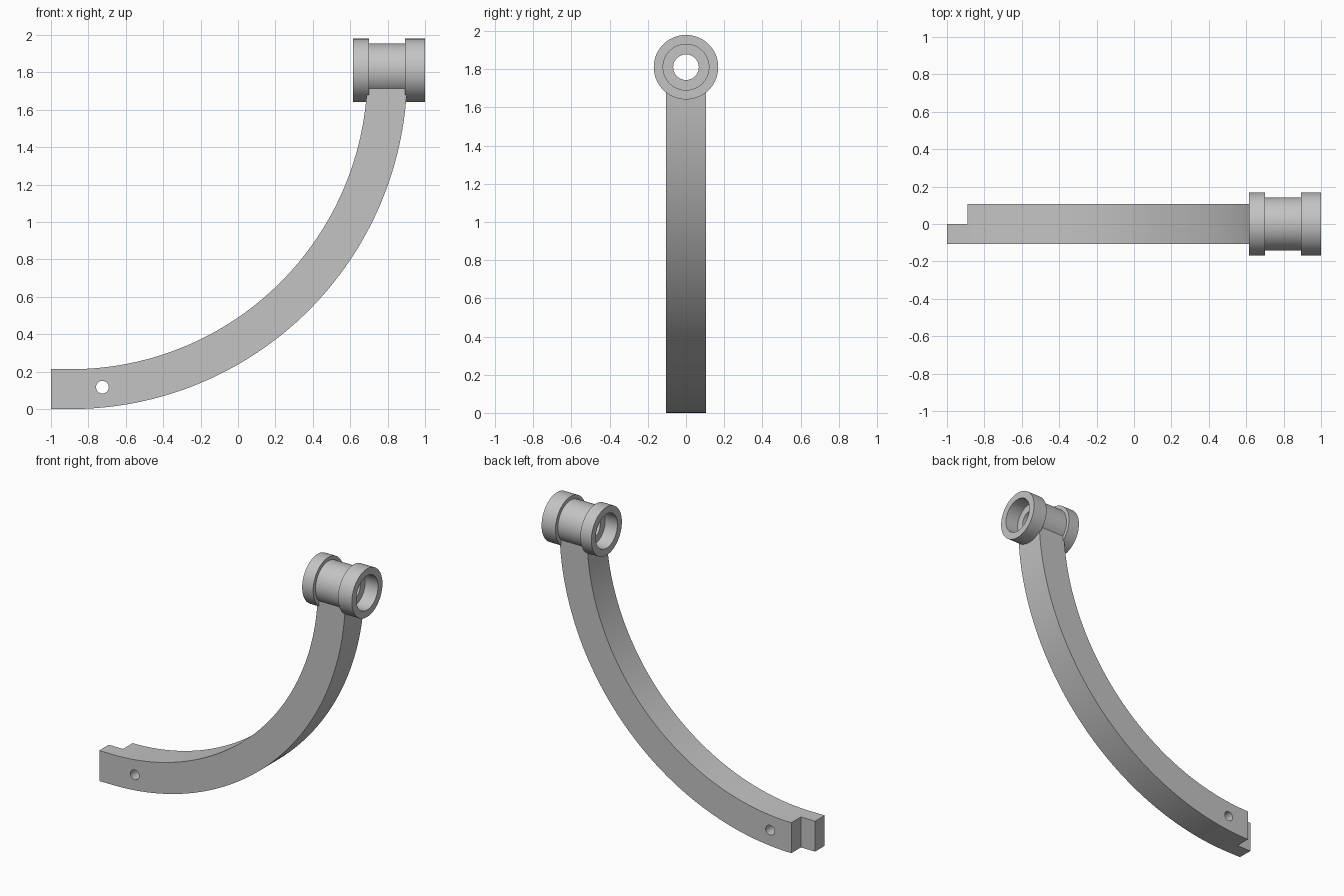
import bpy, bmesh, math
from mathutils import Matrix, Vector

cube = bpy.data.objects.get("Cube")
if cube:
    bpy.data.objects.remove(cube, do_unlink=True)

grey = bpy.data.materials.new("light_grey")
grey.use_nodes = True
tone = (0.55, 0.55, 0.55, 1)
grey.diffuse_color = tone
grey.node_tree.nodes["Principled BSDF"].inputs["Base Color"].default_value = tone


def make_object(name, bm):
    bmesh.ops.recalc_face_normals(bm, faces=bm.faces[:])
    mesh = bpy.data.meshes.new(name)
    bm.to_mesh(mesh)
    bm.free()
    mesh.materials.append(grey)
    obj = bpy.data.objects.new(name, mesh)
    bpy.context.collection.objects.link(obj)
    return obj


def cylinder(name, radius, length, centre, axis, sides=64):
    bm = bmesh.new()
    turn = Matrix.Rotation(math.pi / 2, 4, "Y" if axis == "X" else "X")
    bmesh.ops.create_cone(bm, cap_ends=True, segments=sides, radius1=radius,
                          radius2=radius, depth=length,
                          matrix=Matrix.Translation(centre) @ turn)
    return make_object(name, bm)


def box(name, size, centre):
    bm = bmesh.new()
    bmesh.ops.create_cube(bm, size=1, matrix=Matrix.Translation(centre)
                          @ Matrix.Diagonal((*size, 1)))
    return make_object(name, bm)


def cut(target, cutter):
    cutter.hide_render = True
    mod = target.modifiers.new("cut", "BOOLEAN")
    mod.operation = "DIFFERENCE"
    mod.solver = "EXACT"
    mod.object = cutter
    bpy.context.view_layer.objects.active = target
    bpy.ops.object.modifier_apply(modifier=mod.name)
    bpy.data.objects.remove(cutter, do_unlink=True)


def smooth(obj):
    bpy.ops.object.select_all(action="DESELECT")
    obj.select_set(True)
    bpy.context.view_layer.objects.active = obj
    bpy.ops.object.shade_smooth_by_angle(angle=math.radians(30))


# Curved arm: quarter ring with a short straight tail
ARC_X, ARC_Z = -0.895, 1.80
OUTER, INNER = 1.80, 1.587
HALF = 0.106
STEPS = 64
BUSH_Z = 1.811


def arc(radius):
    angles = [math.pi / 2 * i / STEPS for i in range(STEPS + 1)]
    return [(ARC_X + radius * math.sin(a), ARC_Z - radius * math.cos(a)) for a in angles]


outline = [(-1, 0)] + arc(OUTER) + arc(INNER)[::-1] + [(-1, ARC_Z - INNER)]
bm = bmesh.new()
face = bm.faces.new([bm.verts.new((x, -HALF, z)) for x, z in outline])
ext = bmesh.ops.extrude_face_region(bm, geom=[face])
moved = [v for v in ext["geom"] if isinstance(v, bmesh.types.BMVert)]
bmesh.ops.translate(bm, verts=moved, vec=Vector((0, 2 * HALF, 0)))
arm = make_object("curved_arm", bm)

# Half-lap notch, pin hole and clearance for the bushing
cut(arm, box("notch_cutter", (0.2, 0.2, 0.6), (-0.99, 0.1, 0.1)))
cut(arm, cylinder("pin_cutter", 0.034, 0.6, (-0.725, 0, 0.117), "Y", 32))
cut(arm, cylinder("bushing_cutter", 0.131, 0.8, (0.8, 0, BUSH_Z), "X"))
smooth(arm)

# Bushing: turned sleeve with two collars, counterbores and a through hole
COLLAR, BODY, BORE, HOLE = 0.169, 0.143, 0.12, 0.067
profile = [(0.615, BORE), (0.615, COLLAR), (0.70, COLLAR), (0.70, BODY),
           (0.893, BODY), (0.893, COLLAR), (1.0, COLLAR), (1.0, BORE),
           (0.90, BORE), (0.90, HOLE), (0.71, HOLE), (0.71, BORE)]
bm = bmesh.new()
ring = [bm.verts.new((x, 0, BUSH_Z + r)) for x, r in profile]
edges = [bm.edges.new((ring[i - 1], ring[i])) for i in range(len(ring))]
bmesh.ops.spin(bm, geom=ring + edges, cent=(0, 0, BUSH_Z), axis=(1, 0, 0),
               angle=2 * math.pi, steps=64, use_merge=True)
bmesh.ops.remove_doubles(bm, verts=bm.verts[:], dist=0.0001)
smooth(make_object("collared_bushing", bm))
